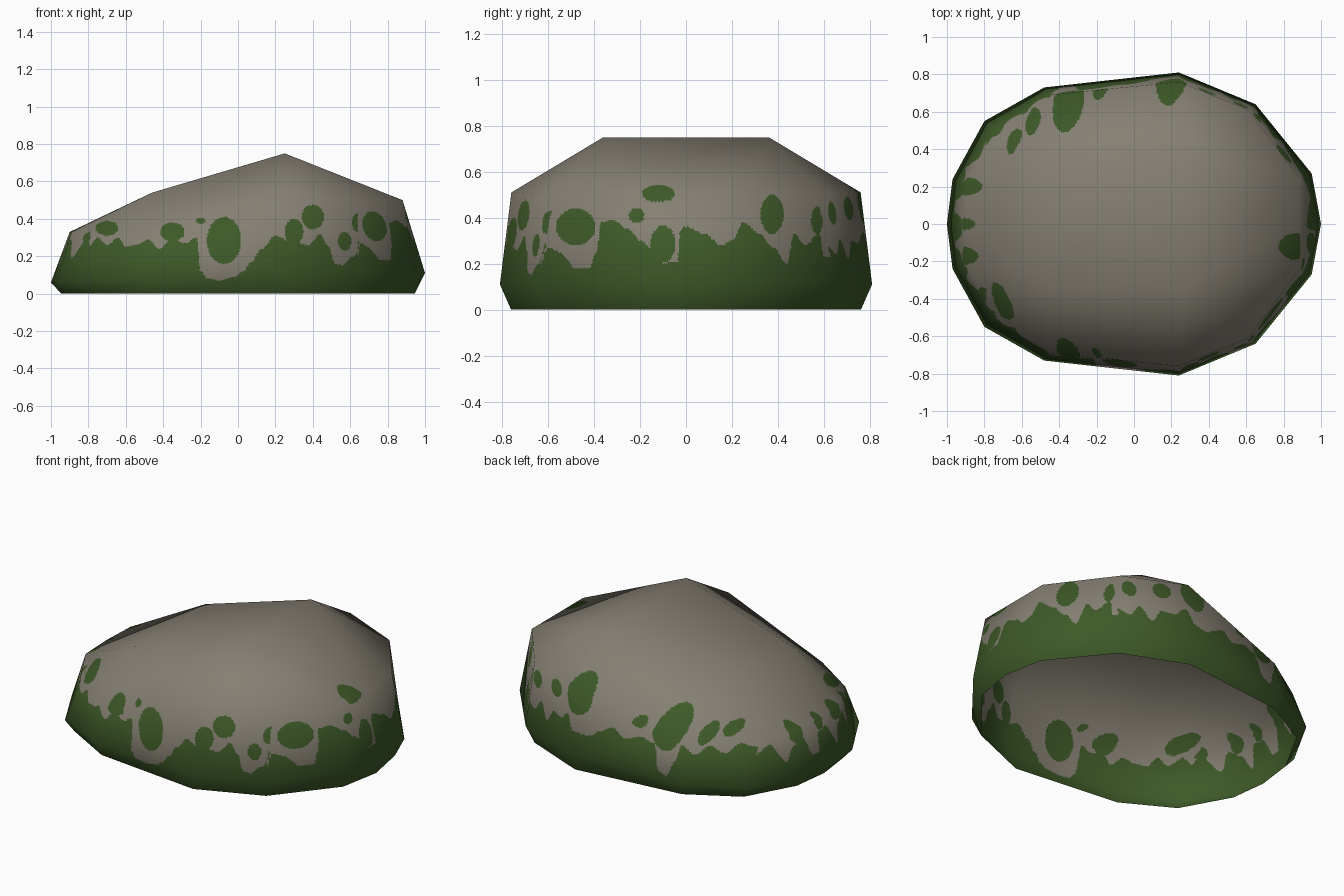
import bpy, bmesh
from mathutils import Vector

if "Cube" in bpy.data.objects:
    bpy.data.objects.remove(bpy.data.objects["Cube"])


def material(name, rgb):
    m = bpy.data.materials.new(name)
    m.diffuse_color = (*rgb, 1)
    m.use_nodes = True
    m.node_tree.nodes["Principled BSDF"].inputs["Base Color"].default_value = m.diffuse_color
    return m


# Half outlines (right tip to left tip), mirrored in y
WIDE = [(1, 0, .11), (.95, .27, .11), (.65, .64, .11), (.24, .81, .11),
        (-.48, .73, .085), (-.80, .55, .07), (-.97, .24, .06), (-1, 0, .06)]
UPPER = [(.88, 0, .50), (.88, .25, .50), (.61, .61, .50), (.24, .76, .51),
         (-.45, .69, .29), (-.74, .50, .29), (-.89, .22, .33), (-.90, 0, .33)]
BASE = [(x * .945, y * .94, 0) for x, y, z in WIDE]

# Moss line as (position, height) along each side, and moss spots as
# (position, height, half width, half height)
FRONT = [(-.85, .30), (-.8, .25), (-.75, .30), (-.7, .26), (-.64, .30), (-.6, .25),
         (-.55, .26), (-.48, .29), (-.42, .24), (-.36, .29), (-.28, .27), (-.22, .30),
         (-.20, .12), (-.16, .08), (-.1, .07), (-.02, .09), (.03, .12), (.07, .17),
         (.13, .24), (.2, .31), (.28, .28), (.38, .26), (.44, .32), (.48, .26),
         (.52, .16), (.56, .15), (.6, .19), (.66, .24)]
FRONT_SPOTS = [(-.70, .35, .06, .04), (-.35, .33, .065, .05), (-.20, .39, .025, .016),
               (-.075, .285, .092, .125), (.30, .33, .05, .07), (.40, .41, .06, .065),
               (.57, .28, .036, .05), (.64, .38, .03, .05)]
RIGHT = [(-.76, .27), (-.72, .30), (-.70, .25), (-.68, .17), (-.64, .19), (-.60, .27),
         (-.55, .25), (-.48, .18), (-.42, .18), (-.39, .25), (-.37, .38), (-.32, .39),
         (-.25, .35), (-.2, .30), (-.15, .27), (-.13, .24), (-.1, .20), (-.04, .21),
         (-.02, .36), (0, .36), (.08, .33), (.15, .28), (.2, .30), (.25, .38),
         (.32, .33), (.38, .27), (.44, .20), (.47, .33), (.52, .28), (.58, .33),
         (.6, .23), (.65, .22), (.68, .30), (.76, .30)]
RIGHT_SPOTS = [(-.69, .42, .03, .055), (-.63, .28, .02, .04), (-.48, .36, .085, .08),
               (-.215, .41, .035, .033), (-.12, .505, .07, .037), (-.1, .285, .055, .08),
               (.375, .415, .05, .085), (.57, .39, .025, .06), (.66, .41, .04, .06)]
BACK = [(-.8, .28), (-.72, .31), (-.66, .26), (-.58, .30), (-.52, .25), (-.45, .30),
        (-.42, .20), (-.38, .11), (-.33, .13), (-.28, .28), (-.2, .30), (-.1, .27),
        (-.02, .32), (.06, .28), (.10, .25), (.14, .24), (.22, .25), (.27, .34),
        (.33, .29), (.40, .30), (.46, .22), (.52, .31), (.58, .24), (.66, .28)]
BACK_SPOTS = [(-.64, .37, .04, .035), (-.54, .35, .04, .05), (-.35, .36, .085, .11),
              (-.18, .38, .04, .03), (.20, .46, .085, .11), (.39, .44, .05, .05),
              (.57, .42, .04, .05)]
LEFT = [(-.55, .28), (-.46, .24), (-.38, .29), (-.3, .19), (-.24, .29), (-.16, .24),
        (-.11, .15), (-.05, .27), (.03, .26), (.07, .16), (.12, .16), (.16, .27),
        (.24, .25), (.3, .17), (.36, .28), (.45, .24), (.55, .28)]
LEFT_SPOTS = [(.45, .33, .04, .04), (.2, .31, .05, .06), (0, .31, .035, .045),
              (-.17, .31, .05, .05), (-.38, .32, .04, .05)]


def is_moss(p):
    if p.x > .64:
        line, spots, t = RIGHT, RIGHT_SPOTS, p.y
    elif p.x < -.79:
        line, spots, t = LEFT, LEFT_SPOTS, p.y
    elif p.y < 0:
        line, spots, t = FRONT, FRONT_SPOTS, p.x
    else:
        line, spots, t = BACK, BACK_SPOTS, p.x
    if any(((t - a) / w) ** 2 + ((p.z - h) / k) ** 2 < 1 for a, h, w, k in spots):
        return True
    height = line[0][1] if t < line[0][0] else line[-1][1]
    for (a, ha), (b, hb) in zip(line, line[1:]):
        if a <= t <= b:
            s = (t - a) / (b - a)
            height = ha + (hb - ha) * s * s * (3 - 2 * s)
    return p.z < height


# Rock shell: three rings plus a four-cornered crown, open underneath
bm = bmesh.new()


def ring(half):
    pts = half + [(x, -y, z) for x, y, z in half[-2:0:-1]]
    return [bm.verts.new(p) for p in pts]


base, wide, upper = ring(BASE), ring(WIDE), ring(UPPER)
n = len(base)
for lo, hi in ((base, wide), (wide, upper)):
    for i in range(n):
        j = (i + 1) % n
        bm.faces.new((lo[i], lo[j], hi[j], hi[i]))
peak = [bm.verts.new((.25, s * .36, .75)) for s in (1, -1)]
shoulder = [bm.verts.new((-.46, s * .34, .54)) for s in (1, -1)]
bm.faces.new((peak[0], shoulder[0], shoulder[1], peak[1]))
bm.faces.new((peak[0], peak[1], upper[0]))
bm.faces.new((shoulder[1], shoulder[0], upper[7]))
for side in (0, 1):
    u = [upper[i if side == 0 else -i % n] for i in range(8)]
    p, s = peak[side], shoulder[side]
    for f in ((p, u[0], u[1]), (p, u[1], u[2]), (p, u[2], u[3]), (p, u[3], u[4], s),
              (s, u[4], u[5]), (s, u[5], u[6]), (s, u[6], u[7])):
        bm.faces.new(f if side == 0 else f[::-1])
bmesh.ops.recalc_face_normals(bm, faces=bm.faces)
if max(bm.faces, key=lambda f: f.calc_center_median().z).normal.z < 0:
    bmesh.ops.reverse_faces(bm, faces=bm.faces)
bm.normal_update()

# Keep the soft shading of the coarse rock while the mossy zone is refined
soft = bm.verts.layers.float_vector.new("soft")
for v in bm.verts:
    v[soft] = v.normal
bmesh.ops.triangulate(bm, faces=bm.faces)
for step in range(7):
    long_edges = [e for e in bm.edges if e.calc_length() > .017
                  and min(v.co.z for v in e.verts) < .58
                  and max(v.co.z for v in e.verts) > .05]
    if not long_edges:
        break
    bmesh.ops.subdivide_edges(bm, edges=long_edges, cuts=1, use_grid_fill=True)
    bmesh.ops.triangulate(bm, faces=[f for f in bm.faces if len(f.verts) > 3])

for f in bm.faces:
    f.smooth = True
    f.material_index = int(is_moss(f.calc_center_median()))
bm.verts.index_update()
normals = [Vector(v[soft]).normalized() for v in bm.verts]
bm.verts.layers.float_vector.remove(soft)

mesh = bpy.data.meshes.new("mossy_rock")
bm.to_mesh(mesh)
bm.free()
mesh.materials.append(material("stone grey", (.235, .213, .17)))
mesh.materials.append(material("moss green", (.047, .10, .021)))
mesh.normals_split_custom_set_from_vertices(normals)
rock = bpy.data.objects.new("mossy_rock", mesh)
bpy.context.collection.objects.link(rock)
